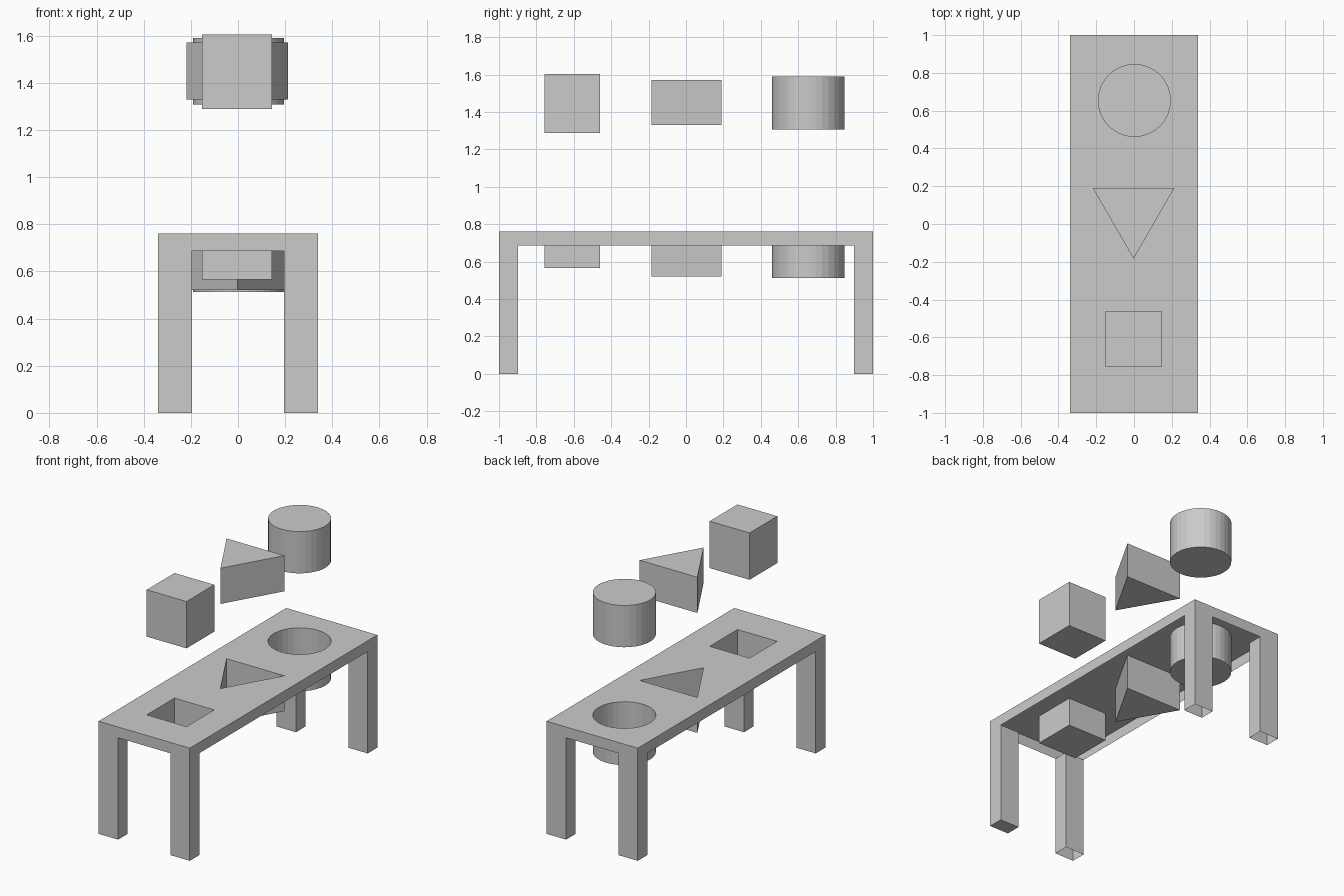
import bpy, bmesh
from math import cos, sin, pi

if "Cube" in bpy.data.objects:
    bpy.data.objects.remove(bpy.data.objects["Cube"])

TOP, RIM, HX, HY = 0.76, 0.687, 0.34, 1.0
LEG_W, LEG_D = 0.145, 0.103


def rect(x0, x1, y0, y1):
    return [(x0, y0), (x1, y0), (x1, y1), (x0, y1)]


def finish(name, bm):
    mesh = bpy.data.meshes.new(name)
    bm.to_mesh(mesh)
    bm.free()
    obj = bpy.data.objects.new(name, mesh)
    bpy.context.collection.objects.link(obj)
    return obj


def loop(bm, pts, z):
    return [bm.verts.new((x, y, z)) for x, y in pts]


def walls(bm, upper, lower):
    n = len(upper)
    for i in range(n):
        j = (i + 1) % n
        bm.faces.new((lower[i], lower[j], upper[j], upper[i]))


def prism(name, pts, z0, z1, bottom=True, top=True):
    bm = bmesh.new()
    lo, hi = loop(bm, pts, z0), loop(bm, pts, z1)
    walls(bm, hi, lo)
    if bottom:
        bm.faces.new(lo[::-1])
    if top:
        bm.faces.new(hi)
    return finish(name, bm)


# Shape outlines (counter-clockwise): pocket floor, block bottom, block top
square = rect(-0.152, 0.145, -0.756, -0.46)
triangle = [(-0.218, 0.19), (-0.002, -0.184), (0.213, 0.19)]
circle = [(0.002 + 0.193 * cos(2 * pi * i / 32), 0.654 + 0.193 * sin(2 * pi * i / 32))
          for i in range(32)]
shapes = [("square", square, 0.566, 1.288, 1.604),
          ("triangle", triangle, 0.521, 1.33, 1.571),
          ("round", circle, 0.512, 1.307, 1.589)]

# Table top: a thin shell, open below, with a hole for each shape
bm = bmesh.new()
outer = loop(bm, rect(-HX, HX, -HY, HY), TOP)
holes = [loop(bm, s[1], TOP) for s in shapes]
edges = [bm.edges.new((r[i], r[(i + 1) % len(r)]))
         for r in [outer] + holes for i in range(len(r))]
bmesh.ops.triangle_fill(bm, use_beauty=True, edges=edges, normal=(0, 0, 1))
for f in bm.faces:
    f.normal_update()
    if f.normal.z < 0:
        f.normal_flip()
# Rim
walls(bm, outer, loop(bm, rect(-HX, HX, -HY, HY), RIM))
# Pockets hanging under the holes, facing inward
for hole, (_, pts, floor, _, _) in zip(holes, shapes):
    lo = loop(bm, pts, floor)
    walls(bm, hole[::-1], lo[::-1])
    bm.faces.new(lo)
finish("table_top", bm)

# Legs: hollow tubes, only the front right one is closed at the foot
for end, sy in (("front", -1), ("back", 1)):
    for side, sx in (("left", -1), ("right", 1)):
        xs = sorted((sx * HX, sx * (HX - LEG_W)))
        ys = sorted((sy * HY, sy * (HY - LEG_D)))
        prism(f"{end}_{side}_leg", rect(*xs, *ys), 0, RIM,
              bottom=(sx == 1 and sy == -1), top=False)

# Blocks floating above their holes
for name, pts, _, z0, z1 in shapes:
    prism(name + "_block", pts, z0, z1)
